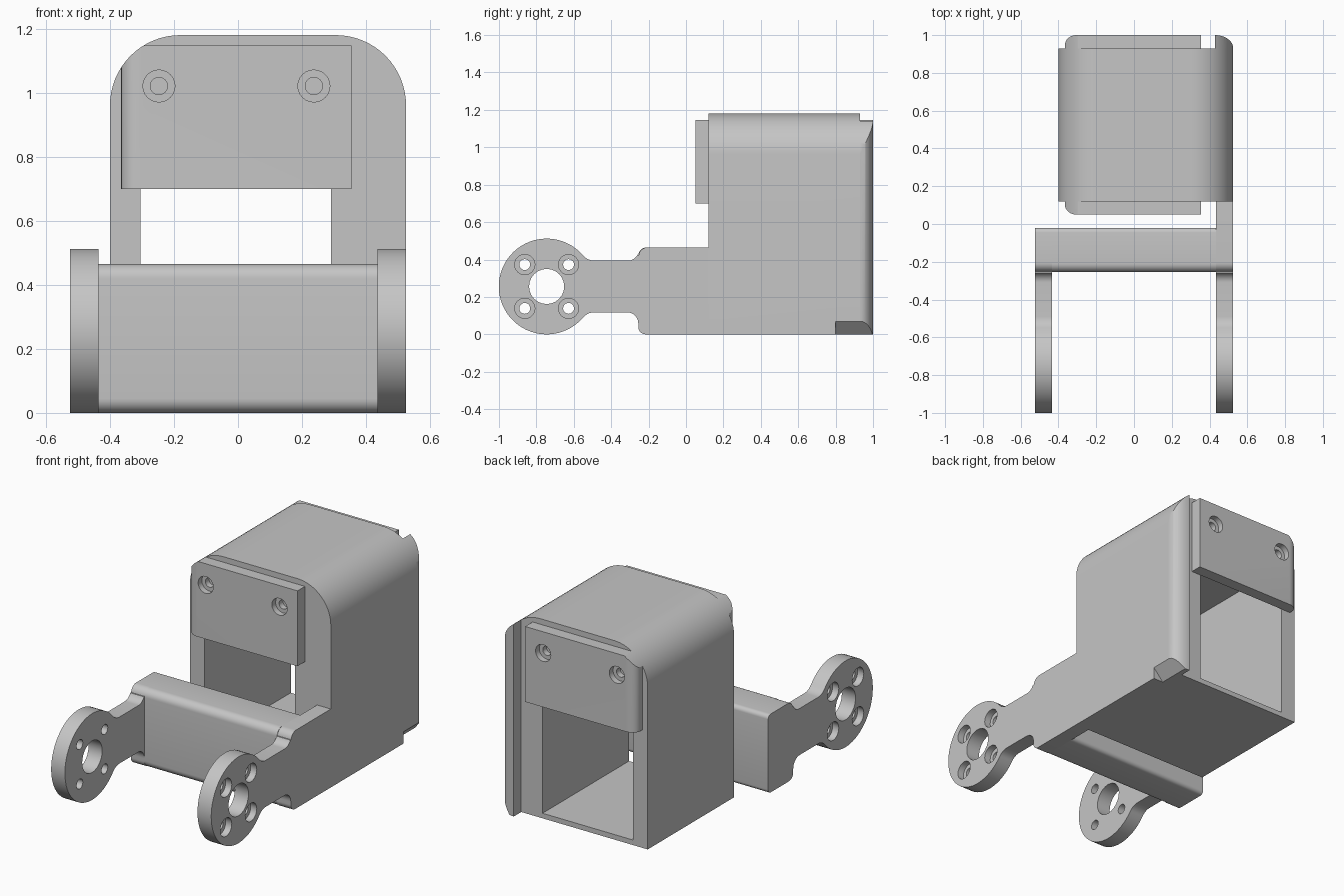
import bpy, bmesh
from math import sin, cos, radians, sqrt, atan2, degrees

cube = bpy.data.objects.get("Cube")
if cube:
    bpy.data.objects.remove(cube, do_unlink=True)

grey = bpy.data.materials.new("plain grey")
grey.use_nodes = True
grey.diffuse_color = (0.56, 0.56, 0.56, 1)
shader = next(n for n in grey.node_tree.nodes if n.type == 'BSDF_PRINCIPLED')
shader.inputs["Base Color"].default_value = grey.diffuse_color


def arc(cu, cv, ru, start, end, n=10, rv=None):
    """Points on a circle or ellipse, angles in degrees."""
    rv = rv or ru
    angles = [radians(start + (end - start) * i / n) for i in range(n + 1)]
    return [(cu + ru * cos(a), cv + rv * sin(a)) for a in angles]


def prism(name, outline, axis, lo, hi):
    """Extrude a 2D outline along an axis; the other two axes keep their order."""
    bm = bmesh.new()
    at = {'X': lambda u, v, d: (d, u, v),
          'Y': lambda u, v, d: (u, d, v),
          'Z': lambda u, v, d: (u, v, d)}[axis]
    rings = [[bm.verts.new(at(u, v, d)) for u, v in outline] for d in (lo, hi)]
    for ring in rings:
        bm.faces.new(ring)
    n = len(outline)
    for i in range(n):
        j = (i + 1) % n
        bm.faces.new((rings[0][i], rings[0][j], rings[1][j], rings[1][i]))
    bmesh.ops.recalc_face_normals(bm, faces=bm.faces)
    mesh = bpy.data.meshes.new(name)
    bm.to_mesh(mesh)
    bm.free()
    mesh.materials.append(grey)
    ob = bpy.data.objects.new(name, mesh)
    bpy.context.collection.objects.link(ob)
    return ob


def rod(u, v, r, axis, lo, hi):
    return prism("cutter", arc(u, v, r, 0, 345, 23), axis, lo, hi)


def combine(ob, tools, operation='DIFFERENCE'):
    """Bake boolean tools into an object and remove them."""
    for tool in tools:
        mod = ob.modifiers.new("cut", 'BOOLEAN')
        mod.operation, mod.solver, mod.object = operation, 'EXACT', tool
    dg = bpy.context.evaluated_depsgraph_get()
    baked = bpy.data.meshes.new_from_object(ob.evaluated_get(dg))
    ob.modifiers.clear()
    ob.data = baked
    for tool in tools:
        bpy.data.objects.remove(tool, do_unlink=True)
    return ob


# Shared dimensions
HALF, INNER = 0.525, 0.435
LUG_Y, LUG_Z, LUG_R = -0.745, 0.256, 0.256
NECK, FILLET = 0.138, 0.08
TOP, BAR_TOP, FRONT, BACK = 1.18, 0.465, 0.12, 0.93
parts = []

# Side arms: round lug, narrow neck and deep root
rise = NECK + FILLET
run = sqrt((LUG_R + FILLET) ** 2 - rise ** 2)
ang = degrees(atan2(rise, run))


def arm_outline(root):
    return (arc(LUG_Y, LUG_Z, LUG_R, ang, 360 - ang, 48)
            + arc(LUG_Y + run, LUG_Z - rise, FILLET, 180 - ang, 90, 8)[1:]
            + arc(-0.315, 0.058, 0.06, 90, 0, 8)
            + arc(-0.215, 0.04, 0.04, 180, 270, 8)
            + root
            + arc(-0.205, 0.417, 0.048, 90, 170, 8)
            + arc(-0.31, 0.449, 0.055, -25, -90, 8)
            + arc(LUG_Y + run, LUG_Z + rise, FILLET, 270, 180 + ang, 8)[:-1])


round_root = arc(-0.045, 0.025, 0.025, -90, 0, 6) + arc(-0.045, 0.44, 0.025, 0, 90, 6)
square_root = [(FRONT, 0), (FRONT, BAR_TOP)]
for name, side, root in (("right_arm", -1, round_root), ("left_arm", 1, square_root)):
    lo, hi = sorted((side * INNER, side * HALF))
    arm = prism(name, arm_outline(root), 'X', lo, hi)
    cuts = [rod(LUG_Y, LUG_Z, 0.094, 'X', lo - 0.1, hi + 0.1)]
    sink = sorted((side * (HALF - 0.04), side * (HALF + 0.05)))
    for dy in (-0.117, 0.117):
        for dz in (-0.117, 0.117):
            cuts.append(rod(LUG_Y + dy, LUG_Z + dz, 0.029, 'X', lo - 0.1, hi + 0.1))
            cuts.append(rod(LUG_Y + dy, LUG_Z + dz, 0.054, 'X', *sink))
    parts.append(combine(arm, cuts))

# Cross bar joining the arms
bar = (arc(-0.21, 0.045, 0.045, 180, 270, 8) + arc(-0.045, 0.025, 0.025, -90, 0, 6)
       + arc(-0.045, 0.44, 0.025, 0, 90, 6) + arc(-0.21, 0.42, 0.045, 90, 180, 8))
parts.append(prism("cross_bar", bar, 'X', -INNER, INNER))

# Housing: arched block with an opening right through it
R = 0.22
arch = ([(-0.4, 0), (HALF, 0)] + arc(HALF - R, TOP - R, R, 0, 90, 16)
        + arc(R - 0.4, TOP - R, R, 90, 180, 16))


def edge_cut():
    return prism("cutter", [(0.54, -0.02), (0.46, -0.02), (0.46, 0), (HALF, 0.07), (0.54, 0.07)],
                 'Y', 0.8, 1.1)


housing = prism("housing", arch, 'Y', FRONT, BACK)
opening = [(-0.305, 0.03), (0.29, 0.03), (0.29, 0.98), (-0.305, 0.98)]
parts.append(combine(housing, [prism("cutter", opening, 'Y', 0, 1.1), edge_cut()]))

# Rounded flange behind the left wall
flange = prism("back_flange", [(0.43, BACK)] + arc(0.43, BACK, 0.095, 0, 90, 12, 0.07),
               'Z', -0.05, 1.3)
combine(flange, [prism("cutter", arch, 'Y', 0.5, 1.3)], 'INTERSECT')
parts.append(combine(flange, [edge_cut()]))

# Screwed cover plates at the front and back
for name, base, out in (("front_cover", FRONT, -1), ("back_cover", BACK, 1)):
    face = base + 0.07 * out
    outline = ([(0.355, base), (0.355, face)]
               + arc(-0.305, face - 0.05 * out, 0.06, 90 * out, 90 * out + 90 * out, 8, 0.05)
               + [(-0.365, base)])
    cover = prism(name, outline, 'Z', 0.7, 1.147)
    combine(cover, [prism("cutter", arch, 'Y', -0.5, 1.5)], 'INTERSECT')
    holes = []
    for x in (-0.247, 0.237):
        holes.append(rod(x, 1.021, 0.05, 'Y', *sorted((face - 0.035 * out, face + 0.05 * out))))
        holes.append(rod(x, 1.021, 0.027, 'Y', *sorted((base - 0.05 * out, face + 0.1 * out))))
    parts.append(combine(cover, holes))

# Smooth the rounded surfaces and keep the edges crisp
bpy.ops.object.select_all(action='DESELECT')
for ob in parts:
    ob.select_set(True)
bpy.context.view_layer.objects.active = parts[0]
bpy.ops.object.shade_smooth_by_angle(angle=radians(30))
